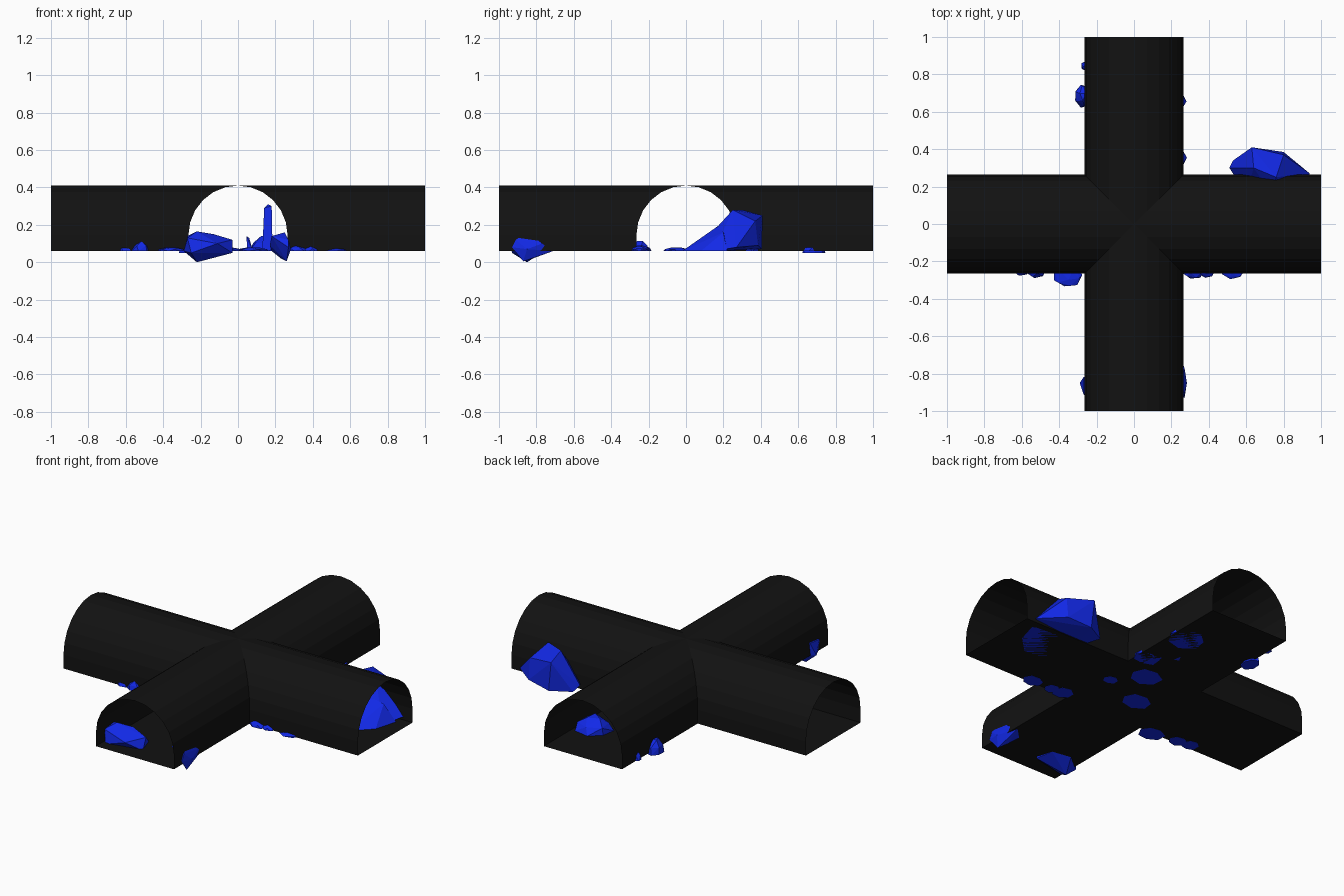
import bpy, bmesh, math, random
from mathutils import Vector


def material(name, rgb):
    m = bpy.data.materials.new(name)
    m.diffuse_color = (*rgb, 1)
    return m


black = material("tunnel_black", (0.006, 0.006, 0.006))
blue = material("crystal_blue", (0.006, 0.022, 0.80))


def finish(bm, name, mat):
    me = bpy.data.meshes.new(name)
    bm.to_mesh(me)
    bm.free()
    me.materials.append(mat)
    ob = bpy.data.objects.new(name, me)
    bpy.context.collection.objects.link(ob)
    return ob


# Tunnel: one arched profile swept along four arms, mitred into a groin vault
R, SPRING, FLOOR = 0.265, 0.145, 0.06
profile = [(-R, FLOOR)]
profile += [(-R * math.cos(math.pi * i / 12), SPRING + R * math.sin(math.pi * i / 12)) for i in range(13)]
profile += [(R, FLOOR), (0, FLOOR)]
bm = bmesh.new()
for k in range(4):
    c, s = (1, 0, -1, 0)[k], (0, 1, 0, -1)[k]

    def vert(u, d, z):
        return bm.verts.new((c * u - s * d, s * u + c * d, z))
    inner = [vert(u, abs(u), z) for u, z in profile]
    outer = [vert(u, 1, z) for u, z in profile]
    n = len(profile)
    for i in range(n):
        j = (i + 1) % n
        bm.faces.new((inner[i], inner[j], outer[j], outer[i]))
bmesh.ops.remove_doubles(bm, verts=bm.verts, dist=1e-4)
bmesh.ops.recalc_face_normals(bm, faces=bm.faces)
finish(bm, "crossing_tunnel", black)


def hull(name, points):
    """Faceted crystal from the convex hull of a few points."""
    bm = bmesh.new()
    for p in points:
        bm.verts.new(p)
    res = bmesh.ops.convex_hull(bm, input=bm.verts)
    junk = [g for g in res["geom_interior"] + res["geom_unused"] if isinstance(g, bmesh.types.BMVert)]
    bmesh.ops.delete(bm, geom=list(set(junk)), context='VERTS')
    bmesh.ops.recalc_face_normals(bm, faces=bm.faces)
    return finish(bm, name, blue)


def rock(name, x0, x1, y0, y1, z0, z1, seed):
    """Low chunk filling a box: wide base ring, narrower shoulder and a peak."""
    rnd = random.Random(seed)
    cx, cy, rx, ry = (x0 + x1) / 2, (y0 + y1) / 2, (x1 - x0) / 2, (y1 - y0) / 2
    pts = []
    for f, h, n in ((1.0, 0.0, 7), (0.85, 0.55, 6), (0.4, 1.0, 3)):
        a0 = rnd.uniform(0, 1) if h else 0
        for i in range(n):
            a = a0 + math.tau * i / n
            r = f * rnd.uniform(0.85, 1.0)
            pts.append((cx + rx * r * math.cos(a), cy + ry * r * math.sin(a),
                        z0 + (z1 - z0) * h * rnd.uniform(0.9, 1.0)))
    return hull(name, pts)


# Large outcrop breaking through the wall of the right arm
hull("right_arm_outcrop_peak", [
    (0.51, 0.30, 0.10), (0.53, 0.34, 0.07), (0.63, 0.41, 0.25), (0.65, 0.405, 0.07), (0.80, 0.385, 0.09),
    (0.80, 0.37, 0.22), (0.94, 0.27, 0.08), (0.64, 0.30, 0.28), (0.76, 0.25, 0.28),
    (0.60, 0.16, 0.06), (0.88, 0.15, 0.06), (0.74, 0.15, 0.17)])
hull("right_arm_outcrop_slope", [
    (0.62, 0.0, 0.06), (0.78, -0.02, 0.06), (0.88, 0.08, 0.06), (0.56, 0.12, 0.06), (0.70, 0.08, 0.13),
    (0.92, 0.22, 0.06), (0.60, 0.24, 0.06), (0.72, 0.18, 0.20), (0.85, 0.2, 0.16)])

# Pair of chunks at the mouth of the front arm
hull("front_left_chunk", [
    (-0.29, -0.85, 0.06), (-0.27, -0.82, 0.14), (-0.27, -0.91, 0.13), (-0.22, -0.86, 0.165),
    (-0.13, -0.83, 0.15), (-0.11, -0.94, 0.10), (-0.03, -0.85, 0.12), (-0.03, -0.88, 0.05),
    (-0.17, -0.88, 0.03), (-0.22, -0.85, 0.0), (-0.25, -0.93, 0.05), (-0.18, -0.76, 0.06), (-0.06, -0.78, 0.06)])
hull("front_right_chunk", [
    (0.17, -0.84, 0.09), (0.18, -0.90, 0.14), (0.25, -0.85, 0.16), (0.27, -0.91, 0.12), (0.27, -0.93, 0.08),
    (0.283, -0.85, 0.07), (0.26, -0.87, 0.005), (0.23, -0.82, 0.02), (0.27, -0.77, 0.10), (0.25, -0.71, 0.06),
    (0.18, -0.78, 0.06)])

# Tall shard in the back arm
hull("tall_shard", [
    (0.13, 0.32, 0.06), (0.185, 0.30, 0.06), (0.185, 0.40, 0.06), (0.14, 0.42, 0.06),
    (0.14, 0.34, 0.29), (0.18, 0.33, 0.30), (0.16, 0.37, 0.31), (0.18, 0.39, 0.28)])
hull("small_shard", [
    (0.05, 0.45, 0.06), (0.08, 0.44, 0.06), (0.07, 0.49, 0.06), (0.045, 0.46, 0.14), (0.06, 0.47, 0.13)])

# Low rocks scattered along the walls and floor
low_rocks = [
    ("back_left_rock", -0.325, -0.22, 0.62, 0.75, 0.05, 0.13),
    ("back_left_pebble", -0.285, -0.20, 0.81, 0.88, 0.06, 0.12),
    ("back_right_rock", 0.05, 0.287, 0.55, 0.76, 0.06, 0.14),
    ("back_corner_rock", 0.15, 0.285, 0.29, 0.42, 0.06, 0.10),
    ("left_wall_rock_a", -0.66, -0.55, -0.285, -0.18, 0.059, 0.09),
    ("left_wall_rock_b", -0.58, -0.46, -0.295, -0.19, 0.059, 0.115),
    ("left_wall_rock_c", -0.44, -0.27, -0.345, -0.20, 0.059, 0.08),
    ("right_wall_rock_a", 0.25, 0.38, -0.30, -0.18, 0.059, 0.09),
    ("right_wall_rock_b", 0.34, 0.44, -0.295, -0.20, 0.059, 0.085),
    ("right_wall_rock_c", 0.46, 0.60, -0.30, -0.19, 0.059, 0.075),
    ("floor_slab_a", -0.16, 0.04, -0.13, 0.03, 0.059, 0.08),
    ("floor_slab_b", -0.03, 0.18, 0.10, 0.28, 0.059, 0.08),
    ("floor_slab_c", 0.16, 0.25, 0.0, 0.08, 0.059, 0.075),
]
for i, spec in enumerate(low_rocks):
    rock(*spec, seed=i + 3)
